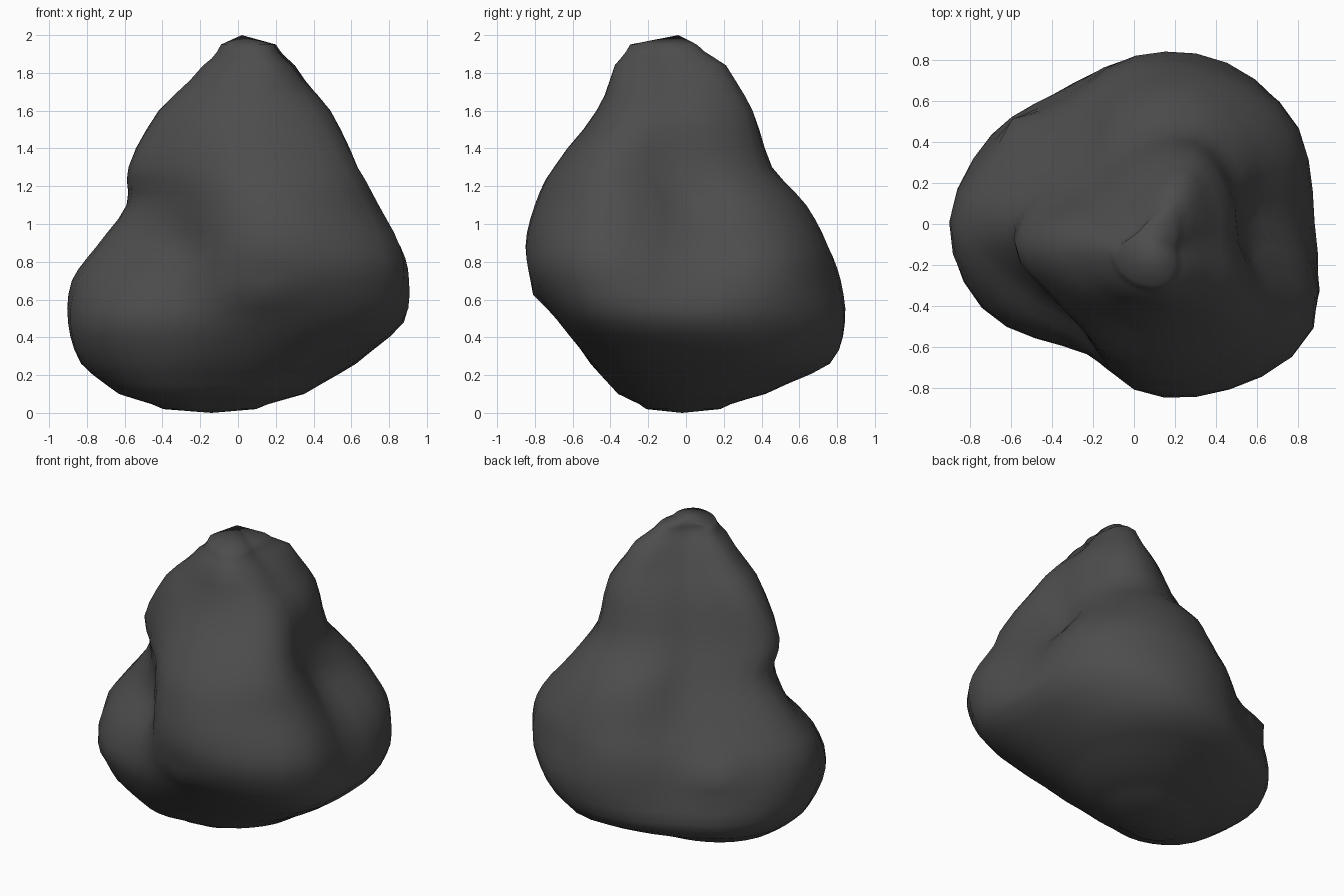
import bpy, bmesh, math
from mathutils import Vector

if "Cube" in bpy.data.objects:
    bpy.data.objects.remove(bpy.data.objects["Cube"])

# Boulder cross-sections: height, centre x, centre y, then radii every 30 degrees from +x
SECTIONS = [
    (0.10, -.12, .02, .47, .48, .45, .38, .40, .46, .51, .50, .43, .36, .38, .42),
    (0.26, -.08, .08, .70, .75, .75, .66, .62, .69, .75, .74, .65, .58, .62, .69),
    (0.48, 0.00, .02, .87, .89, .89, .80, .70, .80, .90, .86, .71, .68, .78, .93),
    (0.70, 0.00, .00, .84, .93, .88, .80, .66, .74, .88, .77, .65, .77, .91, 1.01),
    (0.88, 0.00, .00, .74, .87, .83, .72, .55, .61, .75, .60, .55, .81, .93, .99),
    (1.10, 0.00, .00, .57, .69, .70, .60, .42, .45, .59, .53, .55, .77, .86, .86),
    (1.30, 0.00, -.10, .53, .58, .62, .50, .38, .43, .58, .48, .48, .58, .66, .73),
    (1.60, 0.03, -.08, .45, .48, .50, .35, .26, .30, .45, .42, .38, .39, .43, .50),
    (1.84, 0.05, -.10, .23, .29, .36, .20, .14, .16, .23, .24, .25, .27, .30, .27),
]
SIDES = 36
STEPS = 3


def spline(a, b, c, d, t):
    """Catmull-Rom value between b and c."""
    return b + 0.5 * t * (c - a + t * (2 * a - 5 * b + 4 * c - d + t * (3 * (b - c) + d - a)))


def ring(section):
    """Points of one closed cross-section."""
    z, cx, cy, *r = section
    points = []
    for i in range(SIDES):
        k, t = divmod(i * 12 / SIDES, 1)
        k = int(k)
        rad = spline(r[k - 1], r[k], r[(k + 1) % 12], r[(k + 2) % 12], t)
        a = 2 * math.pi * i / SIDES
        points.append(Vector((cx + rad * math.cos(a), cy + rad * math.sin(a), z)))
    return points


def scaled(section, z, cx, cy, s):
    return (z, cx, cy) + tuple(v * s for v in section[3:])


# Rounded foot and narrow crest continue the end sections
levels = [scaled(SECTIONS[0], 0.02, -.14, -.02, 0.5)] + SECTIONS
levels.append(scaled(SECTIONS[-1], 1.95, .05, -.13, 0.6))

rings = []
for n in range(len(levels) - 1):
    quad = [levels[min(max(n + j, 0), len(levels) - 1)] for j in (-1, 0, 1, 2)]
    for s in range(STEPS):
        t = s / STEPS
        mid = [spline(*v, t) for v in zip(*quad)]
        mid[0] = quad[1][0] * (1 - t) + quad[2][0] * t
        rings.append(ring(mid))
rings.append(ring(levels[-1]))

# Small chipped ledges at the front and back left
for spot, push in ((Vector((.1, -.77, .63)), Vector((0, -.06, 0))),
                   (Vector((-.53, .48, .62)), Vector((-.05, .05, 0)))):
    for p in (p for pts in rings for p in pts):
        p += push * max(0, 1 - (p - spot).length / 0.13)

# Skin the sections into one solid
bm = bmesh.new()
loops = [[bm.verts.new(p) for p in pts] for pts in rings]
base = bm.verts.new((-.14, -.02, 0))
peak = bm.verts.new((.02, -.04, 2))
for i in range(SIDES):
    j = (i + 1) % SIDES
    for lo, hi in zip(loops, loops[1:]):
        bm.faces.new((lo[i], lo[j], hi[j], hi[i]))
    bm.faces.new((base, loops[0][j], loops[0][i]))
    bm.faces.new((loops[-1][i], loops[-1][j], peak))
bmesh.ops.recalc_face_normals(bm, faces=bm.faces)
for f in bm.faces:
    f.smooth = True

mesh = bpy.data.meshes.new("boulder")
bm.to_mesh(mesh)
bm.free()
boulder = bpy.data.objects.new("boulder", mesh)
bpy.context.collection.objects.link(boulder)

# Dark grey stone
stone = bpy.data.materials.new("dark grey stone")
stone.diffuse_color = (0.074, 0.074, 0.074, 1)
stone.use_nodes = True
stone.node_tree.nodes["Principled BSDF"].inputs["Base Color"].default_value = stone.diffuse_color
mesh.materials.append(stone)
